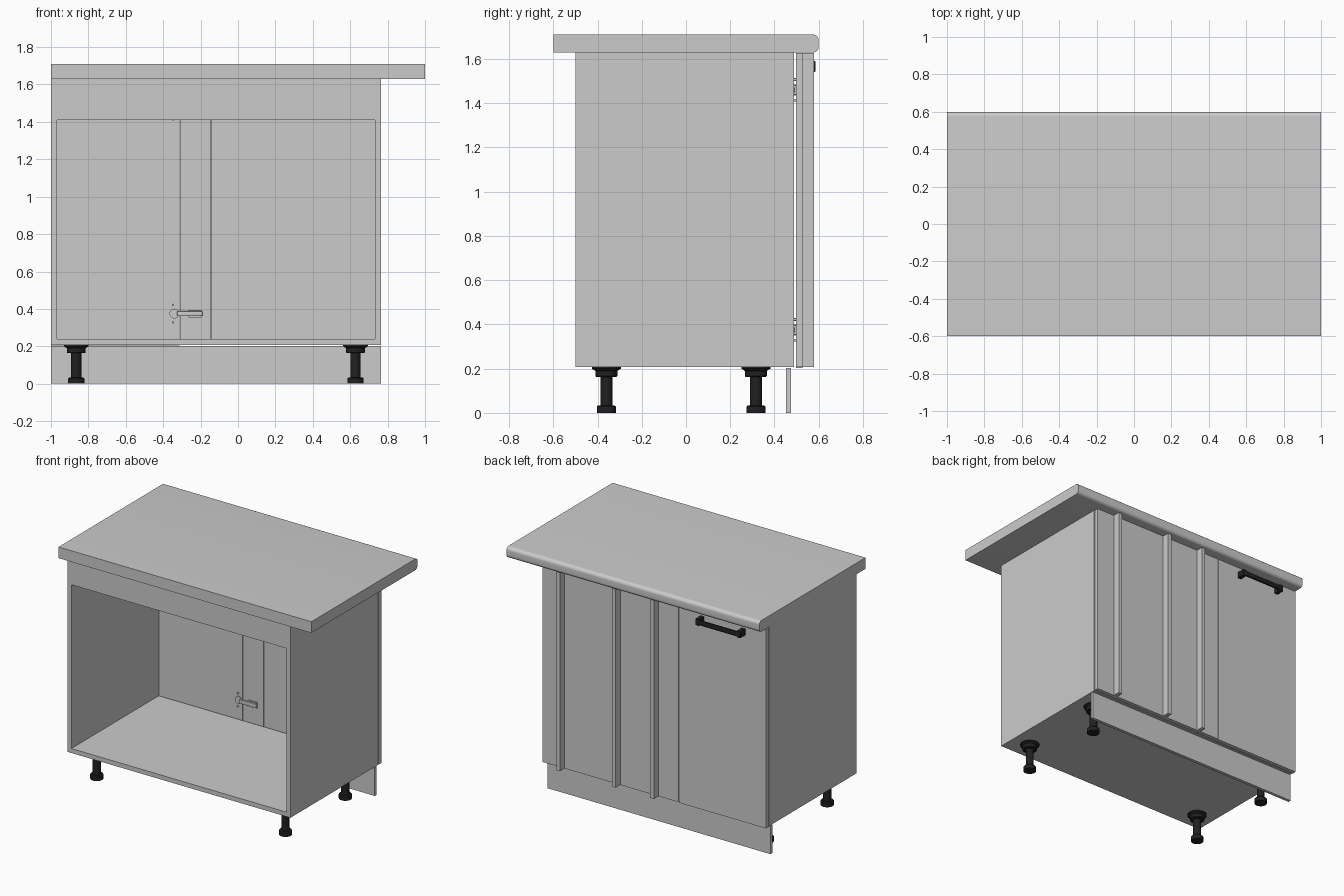
import bpy, bmesh, math

if "Cube" in bpy.data.objects:
    bpy.data.objects.remove(bpy.data.objects["Cube"])

black = bpy.data.materials.new("black_plastic")
black.diffuse_color = (0.015, 0.015, 0.015, 1)
black.use_nodes = True
black.node_tree.nodes["Principled BSDF"].inputs["Base Color"].default_value = black.diffuse_color


def finish(name, bm, mat=None, smooth=False):
    mesh = bpy.data.meshes.new(name)
    bmesh.ops.recalc_face_normals(bm, faces=bm.faces)
    bm.to_mesh(mesh)
    bm.free()
    ob = bpy.data.objects.new(name, mesh)
    bpy.context.collection.objects.link(ob)
    if mat:
        mesh.materials.append(mat)
    if smooth:
        bpy.context.view_layer.objects.active = ob
        ob.select_set(True)
        bpy.ops.object.shade_smooth_by_angle(angle=math.radians(35))
        ob.select_set(False)
    return ob


def board(name, x, y, z, mat=None, bevel=0):
    bm = bmesh.new()
    bmesh.ops.create_cube(bm, size=1)
    for v in bm.verts:
        v.co = [r[0] + (c + 0.5) * (r[1] - r[0]) for c, r in zip(v.co, (x, y, z))]
    if bevel:
        bmesh.ops.bevel(bm, geom=bm.edges[:], offset=bevel, segments=3,
                        profile=0.5, affect='EDGES')
    return finish(name, bm, mat, bool(bevel))


def turned(name, profile, loc, mat=None, n=32, axis='Z'):
    # closed solid of revolution from (radius, height) points
    bm = bmesh.new()
    rings = []
    for r, h in profile:
        ring = []
        for i in range(n):
            a = 2 * math.pi * i / n
            c, s = r * math.cos(a), r * math.sin(a)
            ring.append(bm.verts.new((c, s, h) if axis == 'Z' else (c, h, s)))
        rings.append(ring)
    for a, b in zip(rings, rings[1:]):
        for i in range(n):
            bm.faces.new((a[i], a[(i + 1) % n], b[(i + 1) % n], b[i]))
    bm.faces.new(rings[0])
    bm.faces.new(rings[-1])
    ob = finish(name, bm, mat, True)
    ob.location = loc
    return ob


# worktop with rounded edge on the door side
bm = bmesh.new()
prof = [(-0.6, 1.63), (-0.6, 1.71)]
R = 0.025
for cz, start in ((1.71 - R, 90), (1.63 + R, 0)):
    for i in range(9):
        a = math.radians(start - 90 * i / 8)
        prof.append((0.6 - R + R * math.cos(a), cz + R * math.sin(a)))
face = bm.faces.new([bm.verts.new((-1, y, z)) for y, z in prof])
ext = bmesh.ops.extrude_face_region(bm, geom=[face])
for g in ext["geom"]:
    if isinstance(g, bmesh.types.BMVert):
        g.co.x = 1
finish("worktop", bm, smooth=True)

# carcass
X0, X1, T = -1.0, 0.765, 0.032
Y0, Y1 = -0.5, 0.488
board("bottom_panel", (X0, X1), (Y0, Y1), (0.207, 0.239))
board("left_side_panel", (X0, X0 + T), (Y0, Y1), (0.239, 1.63))
board("right_side_panel", (X1 - T, X1), (Y0, Y1), (0.239, 1.63))
board("top_rail_upright", (X0 + T, X1 - T), (Y0, Y0 + T), (1.41, 1.63))
board("top_rail_flat", (X0 + T, X1 - T), (Y1 - 0.2, Y1), (1.598, 1.63))
board("plinth", (X0, X1), (0.452, 0.474), (0, 0.203))

# door and fixed panels
FY = (0.497, 0.526)
FZ = (0.207, 1.626)
board("door", (X0, -0.312), FY, (0.204, 1.626))
board("filler_panel", (-0.310, -0.147), FY, FZ)
board("fixed_panel", (-0.144, X1), FY, FZ)
for i, x in enumerate((-0.136, 0.166, 0.606)):
    board(f"upright_batten_{i + 1}", (x - 0.0145, x + 0.0145), (FY[1], 0.578), FZ)

# handle
board("handle_bar", (-0.84, -0.484), (0.570, 0.586), (1.548, 1.582), black, 0.004)
for i, x in enumerate((-0.84, -0.514)):
    board(f"handle_foot_{i + 1}", (x, x + 0.03), (FY[1], 0.586), (1.542, 1.59), black, 0.004)

# hinges on the inner face of the door
for i, z in enumerate((0.375, 1.46)):
    turned(f"hinge_cup_{i + 1}", [(0.026, 0), (0.026, 0.006), (0.02, 0.01)],
           (-0.34, 0.488, z), n=24, axis='Y')
    board(f"hinge_arm_{i + 1}", (-0.325, -0.19), (0.474, 0.49), (z - 0.013, z + 0.013), None, 0.003)
    board(f"hinge_plate_{i + 1}", (-0.265, -0.195), (0.488, 0.497), (z - 0.02, z + 0.02))
    for s in (-1, 1):
        turned(f"hinge_screw_{i + 1}", [(0.006, 0), (0.006, 0.009)],
               (-0.347, 0.488, z + s * 0.047), n=12, axis='Y')

# adjustable legs
leg = [(0.043, 0), (0.043, 0.028), (0.038, 0.034), (0.027, 0.034), (0.027, 0.163),
       (0.046, 0.163), (0.05, 0.167), (0.05, 0.19), (0.066, 0.2), (0.066, 0.207)]
for i, x in enumerate((-0.865, 0.628)):
    for j, y in enumerate((-0.36, 0.316)):
        turned(f"leg_{i * 2 + j + 1}", leg, (x, y, 0), black)
